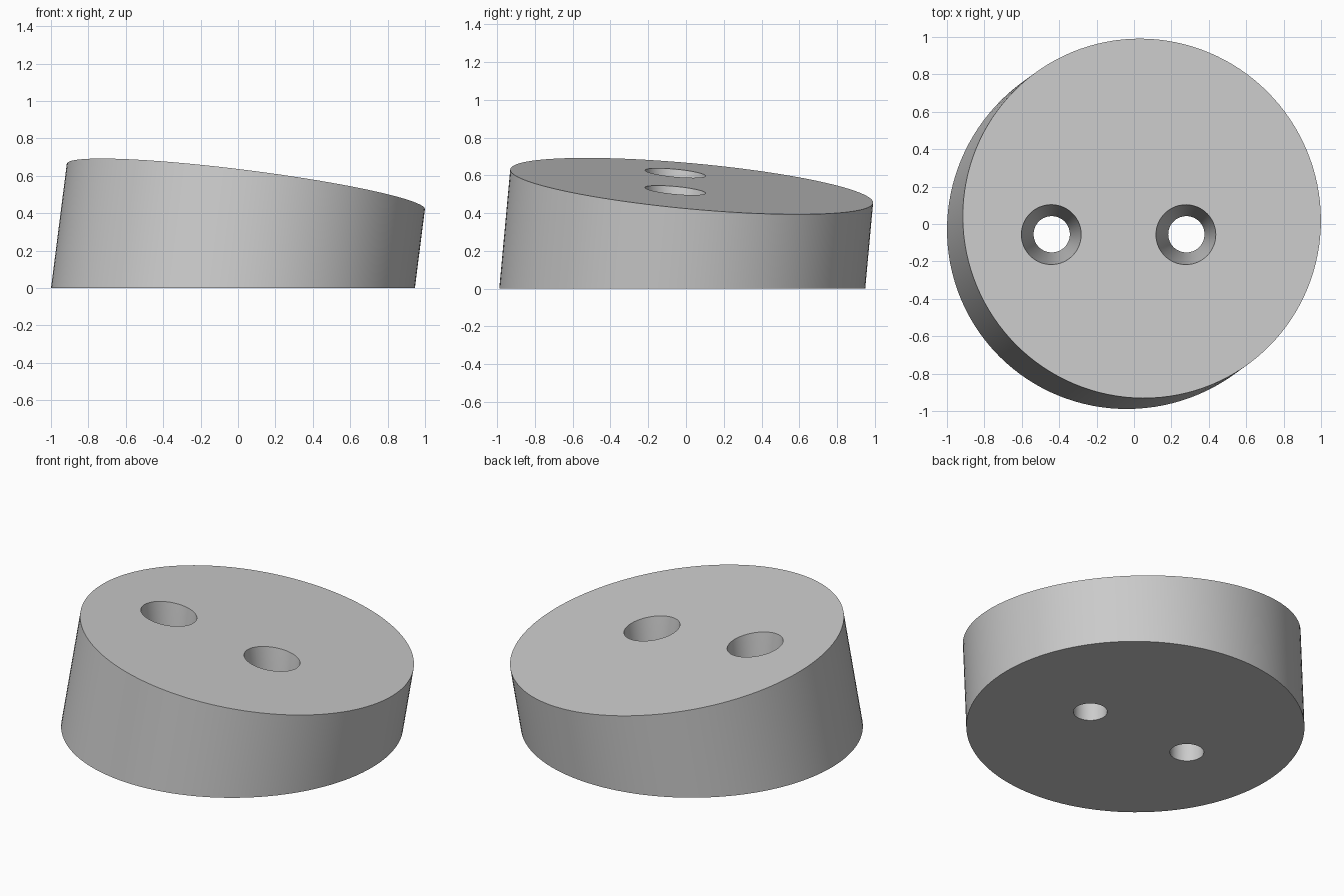
import bpy
import bmesh
from mathutils import Matrix, Vector

cube = bpy.data.objects.get("Cube")
if cube:
    bpy.data.objects.remove(cube, do_unlink=True)

AXIS = Vector((0.127, 0.092, 1)).normalized()   # lean of the round body
TOP = Vector((0.042, 0.03, 0.543))              # centre of the sloped face
RADIUS = 0.965
HOLE_RADIUS, RIM_RADIUS, STRAIGHT = 0.097, 0.16, 0.06

grey = bpy.data.materials.new("light_grey")
grey.use_nodes = True
colour = (0.6, 0.6, 0.6, 1)
grey.diffuse_color = colour
grey.node_tree.nodes["Principled BSDF"].inputs["Base Color"].default_value = colour


def add_object(name, bm):
    bmesh.ops.recalc_face_normals(bm, faces=bm.faces)
    mesh = bpy.data.meshes.new(name)
    bm.to_mesh(mesh)
    bm.free()
    mesh.materials.append(grey)
    obj = bpy.data.objects.new(name, mesh)
    bpy.context.collection.objects.link(obj)
    return obj


def tapered_cutter(name, x, y):
    """Straight hole that widens to the rim at the sloped face."""
    rim_z = TOP.z - (AXIS.x * (x - TOP.x) + AXIS.y * (y - TOP.y)) / AXIS.z
    slope = (RIM_RADIUS - HOLE_RADIUS) / (rim_z - STRAIGHT)
    profile = [(HOLE_RADIUS, -0.1), (HOLE_RADIUS, STRAIGHT),
               (RIM_RADIUS + 0.1 * slope, rim_z + 0.1)]
    bm = bmesh.new()
    rings = []
    for r, z in profile:
        ring = bmesh.ops.create_circle(bm, segments=64, radius=r,
                                       matrix=Matrix.Translation((x, y, z)))
        rings.append(ring["verts"])
    for low, high in zip(rings, rings[1:]):
        for i in range(len(low)):
            bm.faces.new((low[i - 1], low[i], high[i], high[i - 1]))
    bm.faces.new(rings[0])
    bm.faces.new(rings[-1])
    return add_object(name, bm)


# Leaning disc, cut flat at the base
bm = bmesh.new()
tilt = Vector((0, 0, 1)).rotation_difference(AXIS).to_matrix().to_4x4()
place = Matrix.Translation(TOP) @ tilt @ Matrix.Translation((0, 0, -0.5))
bmesh.ops.create_cone(bm, cap_ends=True, segments=128, radius1=RADIUS,
                      radius2=RADIUS, depth=1, matrix=place)
cut = bmesh.ops.bisect_plane(bm, geom=bm.verts[:] + bm.edges[:] + bm.faces[:],
                             plane_co=(0, 0, 0), plane_no=(0, 0, 1),
                             clear_inner=True)
rim = [e for e in cut["geom_cut"] if isinstance(e, bmesh.types.BMEdge)]
bmesh.ops.contextual_create(bm, geom=rim)
body = add_object("angled_disc", bm)

# Two tapered screw holes
bpy.ops.object.select_all(action="DESELECT")
body.select_set(True)
bpy.context.view_layer.objects.active = body
for name, x in (("right_hole", -0.44), ("left_hole", 0.28)):
    cutter = tapered_cutter(name, x, -0.055)
    cutter.hide_render = True
    mod = body.modifiers.new(name, "BOOLEAN")
    mod.operation = "DIFFERENCE"
    mod.solver = "EXACT"
    mod.object = cutter
    bpy.ops.object.modifier_apply(modifier=mod.name)
    bpy.data.objects.remove(cutter, do_unlink=True)

bpy.ops.object.shade_smooth_by_angle(angle=0.5)
